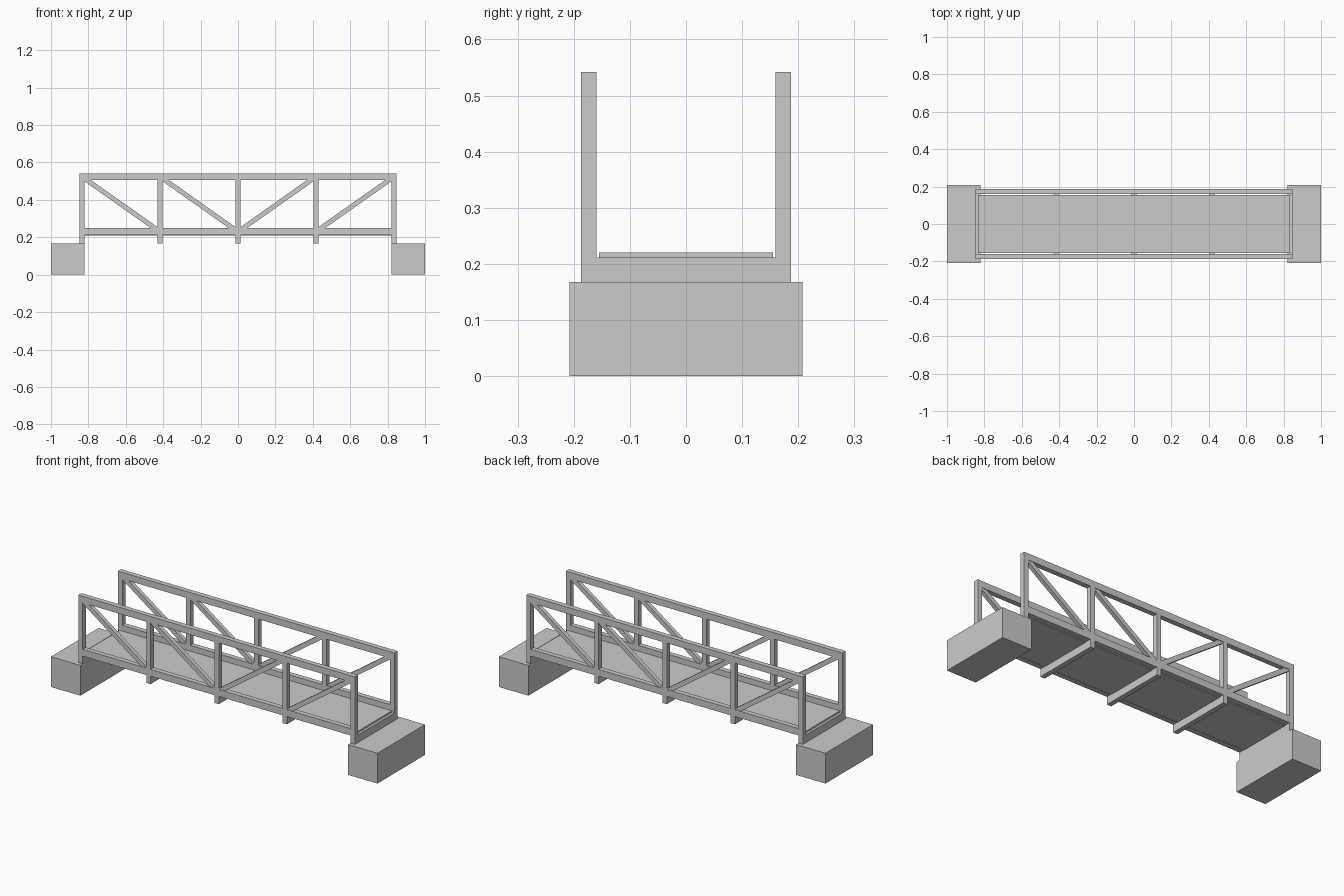
import bpy, math

if "Cube" in bpy.data.objects:
    bpy.data.objects.remove(bpy.data.objects["Cube"])

HALF = 0.834          # x of the end posts
PANEL = HALF / 2      # spacing between posts
POST = 0.027          # post width
TRUSS_Y = 0.1735      # centre line of each truss
TRUSS_W = 0.028       # truss thickness in y
LOW = (0.211, 0.249)  # bottom chord z range
TOP = (0.506, 0.542)  # top chord z range
BEAM_BOTTOM = 0.168


def box(name, x, y, z):
    """Box from (min, max) ranges on each axis."""
    centre = [(a + b) / 2 for a, b in (x, y, z)]
    bpy.ops.mesh.primitive_cube_add(size=1, location=centre)
    ob = bpy.context.object
    ob.name = name
    ob.scale = [b - a for a, b in (x, y, z)]
    bpy.ops.object.transform_apply(location=False, rotation=False, scale=True)
    return ob


def around(c, width):
    return (c - width / 2, c + width / 2)


def strut(name, x0, z0, x1, z1, y):
    """Diagonal bar in the xz plane between two truss nodes."""
    length = math.hypot(x1 - x0, z1 - z0)
    ob = box(name, around(0, length), around(0, 0.022), around(0, 0.025))
    ob.location = ((x0 + x1) / 2, y, (z0 + z1) / 2)
    ob.rotation_euler = (0, -math.atan2(z1 - z0, x1 - x0), 0)


# Abutments
for side, s in (("left", -1), ("right", 1)):
    box(side + "_abutment", around(s * 0.91, 0.18), (-0.208, 0.208), (0, BEAM_BOTTOM))

# Floor beams under the deck
for i in range(5):
    box("floor_beam", around(-HALF + i * PANEL, POST), (-0.1875, 0.1875),
        (BEAM_BOTTOM, LOW[0]))

# Deck
box("deck", (-HALF, HALF), (-0.155, 0.155), (0.209, 0.22))

# Side trusses
z_low, z_top = sum(LOW) / 2, sum(TOP) / 2
inner, outer = HALF - POST / 2, HALF + POST / 2
for side, s in (("front", -1), ("back", 1)):
    y = s * TRUSS_Y
    ys = around(y, TRUSS_W)
    box(side + "_top_chord", (-outer, outer), ys, TOP)
    box(side + "_bottom_chord", (-inner, inner), ys, LOW)
    for i in range(5):
        bottom = LOW[0] if i in (0, 4) else LOW[1]
        box(side + "_post", around(-HALF + i * PANEL, POST), ys, (bottom, TOP[0]))
    # Diagonals slope down towards midspan
    for d in (-1, 1):
        for k in (1, 2):
            strut(side + "_diagonal", d * k * PANEL, z_top,
                  d * (k - 1) * PANEL, z_low, y)
